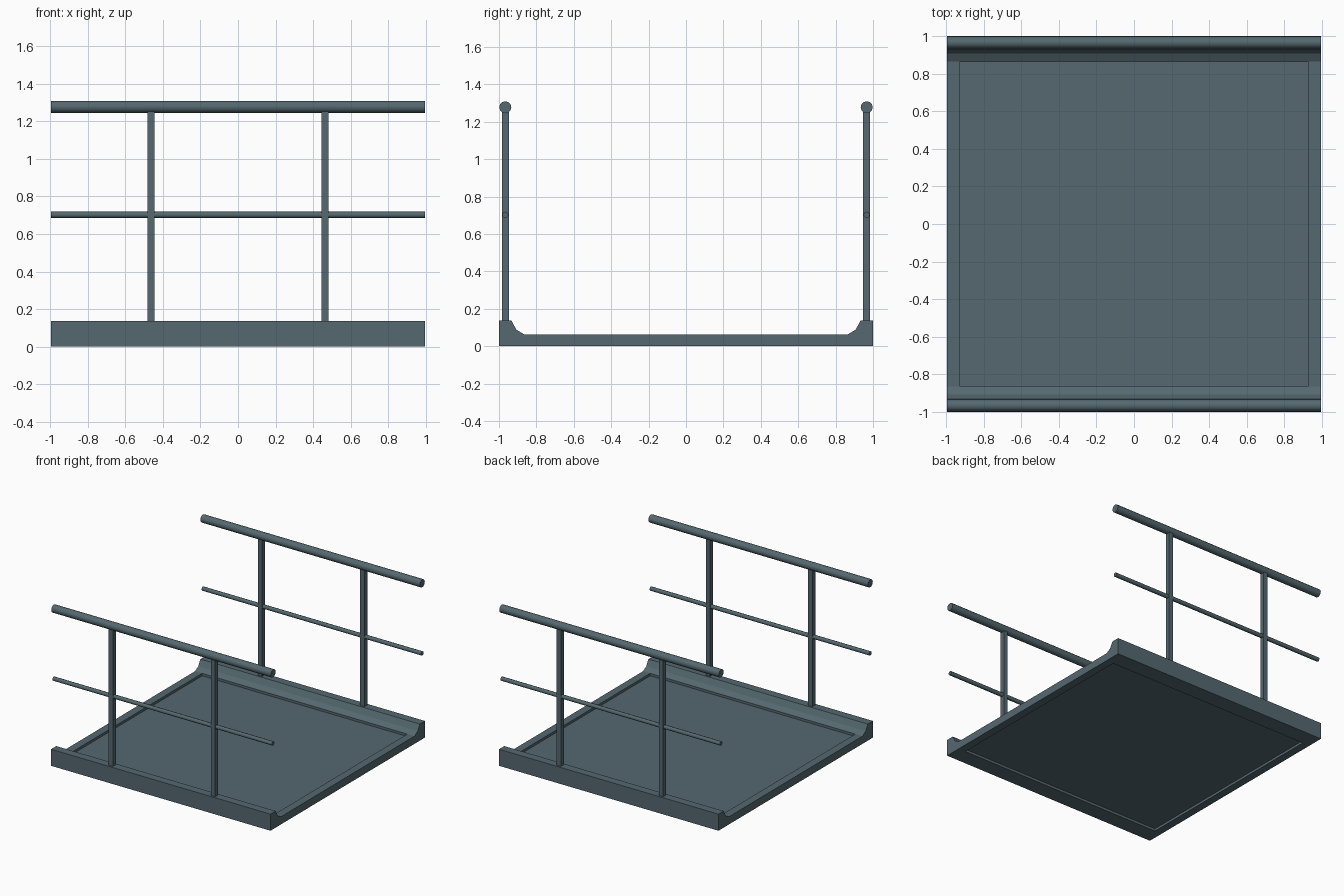
import bpy, bmesh, math

if "Cube" in bpy.data.objects:
    bpy.data.objects.remove(bpy.data.objects["Cube"])

HX = 0.995       # half length along the rails
RAIL_Y = 0.966   # railing offset from the centre

steel = bpy.data.materials.new("dark_steel")
steel.diffuse_color = (0.09, 0.14, 0.16, 1)
steel.use_nodes = True
steel.node_tree.nodes["Principled BSDF"].inputs["Base Color"].default_value = steel.diffuse_color


def box(name, lo, hi):
    bpy.ops.mesh.primitive_cube_add(size=1, location=[(a + b) / 2 for a, b in zip(lo, hi)])
    ob = bpy.context.object
    ob.name = name
    ob.scale = [b - a for a, b in zip(lo, hi)]
    bpy.ops.object.transform_apply(location=False, rotation=False, scale=True)
    ob.data.materials.append(steel)
    return ob


def rail(name, y, z, radius, sides):
    bpy.ops.mesh.primitive_cylinder_add(vertices=sides, radius=radius, depth=2 * HX,
                                        location=(0, y, z), rotation=(0, math.pi / 2, 0))
    ob = bpy.context.object
    ob.name = name
    ob.data.materials.append(steel)
    bpy.ops.object.shade_smooth_by_angle(angle=math.radians(50))
    return ob


# Platform: floor with raised, coved curbs, extruded along x
half = [(1, 0), (1, 0.136), (0.933, 0.136), (0.907, 0.088), (0.865, 0.063)]
profile = half + [(-y, z) for y, z in reversed(half)]
bm = bmesh.new()
face = bm.faces.new([bm.verts.new((-HX, y, z)) for y, z in profile])
ext = bmesh.ops.extrude_face_region(bm, geom=[face])
bmesh.ops.translate(bm, vec=(2 * HX, 0, 0),
                    verts=[v for v in ext["geom"] if isinstance(v, bmesh.types.BMVert)])
bmesh.ops.recalc_face_normals(bm, faces=bm.faces)
mesh = bpy.data.meshes.new("platform")
bm.to_mesh(mesh)
bm.free()
mesh.materials.append(steel)
platform = bpy.data.objects.new("platform", mesh)
bpy.context.collection.objects.link(platform)

# Shallow panel recesses in the top and underside
for name, z0, z1 in (("top_recess_cutter", 0.043, 0.2), ("bottom_recess_cutter", -0.1, 0.02)):
    cutter = box(name, (-0.93, -0.864, z0), (0.93, 0.864, z1))
    cutter.hide_render = True
    cutter.hide_set(True)
    cutter.display_type = 'WIRE'
    mod = platform.modifiers.new(name, 'BOOLEAN')
    mod.operation = 'DIFFERENCE'
    mod.solver = 'EXACT'
    mod.object = cutter

# Railings on both sides: handrail, mid rail and two square posts
for side, s in (("front", -1), ("back", 1)):
    y = s * RAIL_Y
    rail(side + "_handrail", y, 1.277, 0.032, 12)
    rail(side + "_mid_rail", y, 0.702, 0.017, 8)
    for end, x in (("left", -0.464), ("right", 0.464)):
        box(f"{side}_{end}_post", (x - 0.019, y - 0.019, 0.13), (x + 0.019, y + 0.019, 1.26))
